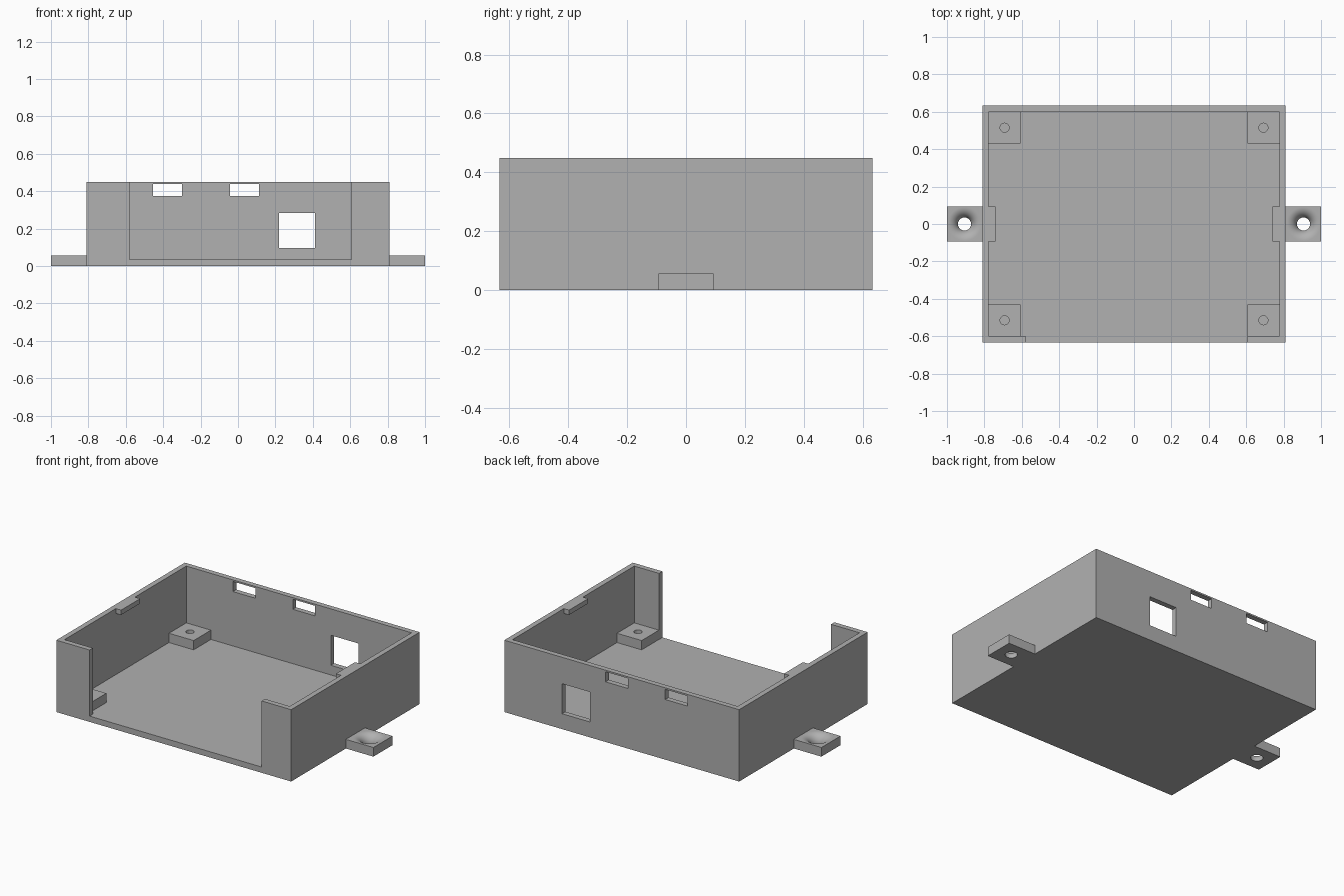
import bpy, bmesh, math
from mathutils import Matrix

old = bpy.data.objects.get("Cube")
if old:
    bpy.data.objects.remove(old, do_unlink=True)

# Main dimensions
HX, HY, HEIGHT = 0.81, 0.633, 0.448      # outer half sizes and height
WALL, FLOOR = 0.033, 0.036
IX, IY = HX - WALL, HY - WALL            # inner half sizes
POST, POST_TOP = 0.17, 0.094
EAR_TOP, EAR_HALF = 0.057, 0.094

grey = bpy.data.materials.new("plain grey")
grey.use_nodes = True
grey.diffuse_color = (0.44, 0.44, 0.44, 1)
grey.node_tree.nodes["Principled BSDF"].inputs["Base Color"].default_value = (0.44, 0.44, 0.44, 1)


def finish(name, bm):
    bmesh.ops.recalc_face_normals(bm, faces=bm.faces)
    mesh = bpy.data.meshes.new(name)
    bm.to_mesh(mesh)
    bm.free()
    mesh.materials.append(grey)
    obj = bpy.data.objects.new(name, mesh)
    bpy.context.collection.objects.link(obj)
    return obj


def box(name, x, y, z):
    """Box from (low, high) pairs on each axis."""
    bm = bmesh.new()
    bmesh.ops.create_cube(bm, size=1)
    for v in bm.verts:
        v.co = [r[0] if c < 0 else r[1] for c, r in zip(v.co, (x, y, z))]
    return finish(name, bm)


def lathe(name, profile, x, y, steps=48):
    """Closed solid turned about a vertical axis at (x, y)."""
    bm = bmesh.new()
    rings = []
    for r, z in profile:
        rings.append([bm.verts.new((x + r * math.cos(a), y + r * math.sin(a), z))
                      for a in (math.tau * i / steps for i in range(steps))])
    for low, high in zip(rings, rings[1:]):
        for i in range(steps):
            j = (i + 1) % steps
            bm.faces.new((low[i], low[j], high[j], high[i]))
    bm.faces.new(rings[0])
    bm.faces.new(rings[-1])
    return finish(name, bm)


def cut(obj, cutter):
    cutter.hide_render = True
    mod = obj.modifiers.new("cut", 'BOOLEAN')
    mod.operation, mod.solver, mod.object = 'DIFFERENCE', 'EXACT', cutter
    bpy.context.view_layer.objects.active = obj
    bpy.ops.object.modifier_apply(modifier=mod.name)
    bpy.data.objects.remove(cutter, do_unlink=True)


# Open tray with a wide gap in the front wall
shell = box("case_shell", (-HX, HX), (-HY, HY), (0, HEIGHT))
cut(shell, box("cavity", (-IX, IX), (-IY, IY), (FLOOR, 1)))
cut(shell, box("front_gap", (-0.581, 0.606), (-1, 0), (FLOOR, 1)))

# Two slots and a square port through the back wall
for x, z in (((-0.455, -0.3), (0.375, 0.438)),
             ((-0.042, 0.112), (0.375, 0.438)),
             ((0.22, 0.412), (0.096, 0.283))):
    cut(shell, box("back_port", x, (IY - 0.1, 1), z))

# Merge leftover coplanar pieces
bm = bmesh.new()
bm.from_mesh(shell.data)
bmesh.ops.dissolve_limit(bm, angle_limit=0.01, verts=bm.verts, edges=bm.edges)
bm.to_mesh(shell.data)
bm.free()

# Screw posts with blind holes in the corners
for sx, side in ((-1, "right"), (1, "left")):
    for sy, end in ((-1, "front"), (1, "back")):
        xs = sorted((sx * IX, sx * (IX - POST)))
        ys = sorted((sy * IY, sy * (IY - POST)))
        post = box(f"{end}_{side}_screw_post", xs, ys, (FLOOR, POST_TOP))
        hole = lathe("hole", ((0.024, FLOOR + 0.002), (0.024, 0.2)),
                     sx * (IX - POST / 2), sy * (IY - POST / 2), 32)
        cut(post, hole)

# Flared hole profile: straight below, rounded out to the top surface
flare = [(0.035, -0.05)]
for i in range(13):
    a = math.pi / 2 * i / 12
    flare.append((0.035 + 0.056 * (1 - math.cos(a)), EAR_TOP * math.sin(a)))
flare.append((flare[-1][0], 0.1))

# Mounting ears outside and lid catches inside, on both side walls
for s, side in ((-1, "right"), (1, "left")):
    ear = box(f"{side}_mounting_ear", sorted((s * HX, s)),
              (-EAR_HALF, EAR_HALF), (0, EAR_TOP))
    cut(ear, lathe("flared_hole", flare, s * 0.906, 0))
    bpy.ops.object.select_all(action='DESELECT')
    ear.select_set(True)
    bpy.context.view_layer.objects.active = ear
    bpy.ops.object.shade_smooth_by_angle(angle=math.radians(35))
    box(f"{side}_lid_catch", sorted((s * IX, s * (IX - 0.036))),
        (-EAR_HALF, EAR_HALF), (HEIGHT - 0.03, HEIGHT))
